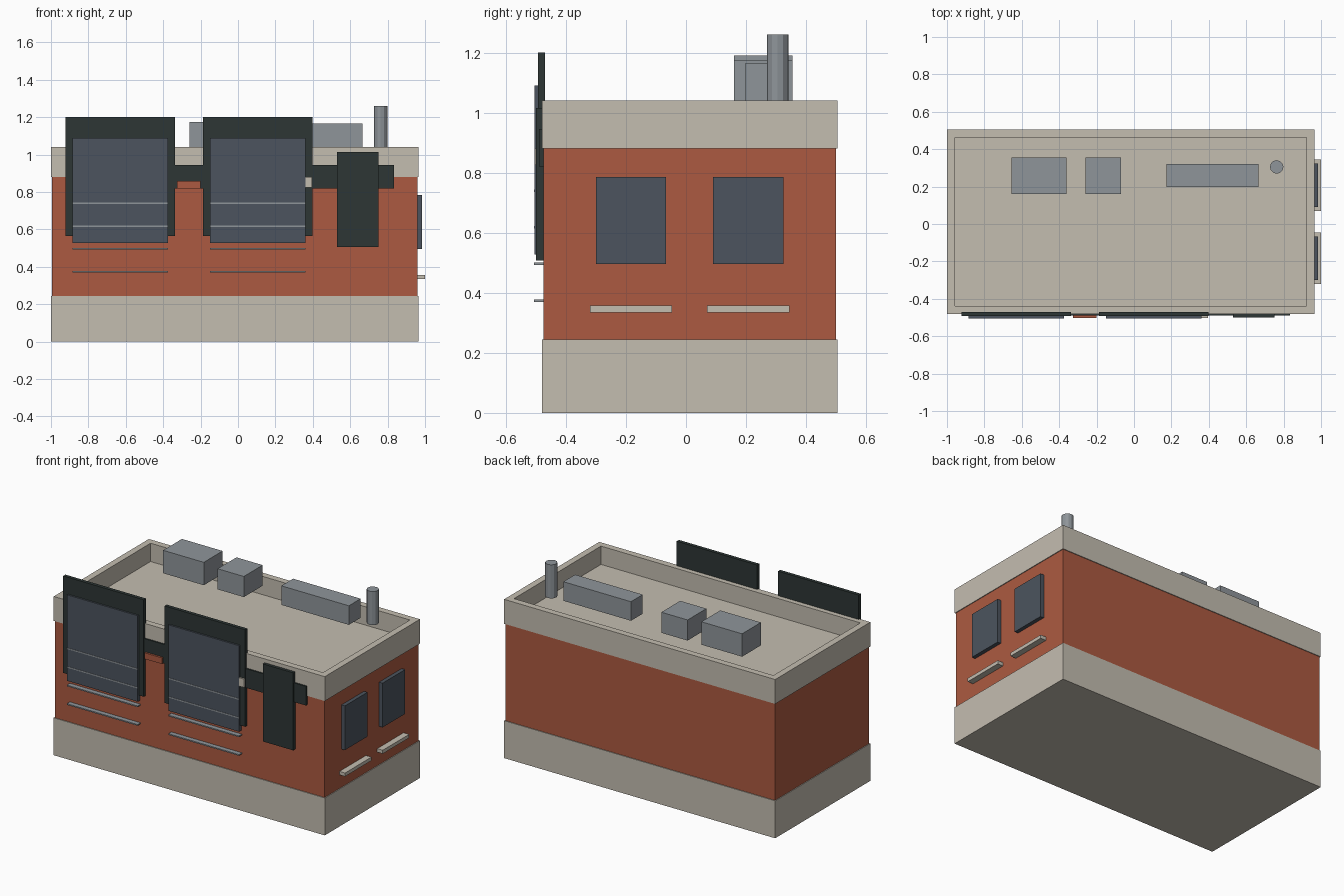
import bpy
import bmesh

old = bpy.data.objects.get("Cube")
if old:
    bpy.data.objects.remove(old, do_unlink=True)


def material(name, hex_code):
    """Flat material from an sRGB hex colour."""
    rgb = [int(hex_code[i:i + 2], 16) / 255 for i in (0, 2, 4)]
    color = [((c + 0.055) / 1.055) ** 2.4 for c in rgb] + [1]
    mat = bpy.data.materials.new(name)
    mat.use_nodes = True
    mat.diffuse_color = color
    mat.node_tree.nodes["Principled BSDF"].inputs["Base Color"].default_value = color
    return mat


brick = material("brick_red", "AC5A41")
stone = material("beige_stone", "C4BDB0")
green = material("dark_green", "2D3635")
glass = material("slate_glass", "4C545E")
metal = material("grey_metal", "8F959A")


def finish(name, bm, mat):
    mesh = bpy.data.meshes.new(name)
    bm.to_mesh(mesh)
    bm.free()
    mesh.materials.append(mat)
    obj = bpy.data.objects.new(name, mesh)
    bpy.context.collection.objects.link(obj)
    return obj


def box_mesh(x, y, z):
    """Box spanning the given (low, high) ranges."""
    bm = bmesh.new()
    bmesh.ops.create_cube(bm, size=1)
    for v in bm.verts:
        v.co = [r[0] if c < 0 else r[1] for c, r in zip(v.co, (x, y, z))]
    return bm


def box(name, x, y, z, mat):
    return finish(name, box_mesh(x, y, z), mat)


# Building shell: stone base, brick walls, parapet around a sunken roof
SHELL_X, SHELL_Y = (-1, 0.965), (-0.48, 0.505)
box("base_band", SHELL_X, SHELL_Y, (0, 0.245), stone)
box("brick_walls", (-0.995, 0.96), (-0.475, 0.5), (0.1, 0.9), brick)

bm = box_mesh(SHELL_X, SHELL_Y, (0.88, 1.04))
roof = [f for f in bm.faces if f.normal.z > 0.9]
bmesh.ops.inset_region(bm, faces=roof, thickness=0.06)
walls = bmesh.ops.extrude_face_region(bm, geom=roof)
floor = [v for v in walls["geom"] if isinstance(v, bmesh.types.BMVert)]
bmesh.ops.translate(bm, verts=floor, vec=(0, 0, -0.12))
bmesh.ops.delete(bm, geom=roof, context="FACES")
bmesh.ops.recalc_face_normals(bm, faces=bm.faces)
finish("parapet", bm, stone)

# Rooftop equipment
box("roof_unit_large", (-0.655, -0.36), (0.16, 0.355), (1.04, 1.19), metal)
box("roof_unit_small", (-0.26, -0.07), (0.16, 0.355), (1.04, 1.175), metal)
box("roof_duct", (0.175, 0.665), (0.198, 0.32), (1.04, 1.165), metal)
bm = bmesh.new()
bmesh.ops.create_cone(bm, cap_ends=True, segments=12, radius1=0.036,
                      radius2=0.036, depth=0.22)
bmesh.ops.translate(bm, verts=bm.verts, vec=(0.763, 0.305, 1.15))
finish("vent_pipe", bm, metal)

# Front bays: backing frame, glass panel and slats
for side, x in (("right", -0.63), ("left", 0.105)):
    box("bay_frame_" + side, (x - 0.292, x + 0.292), (-0.493, -0.47), (0.565, 1.2), green)
    box("bay_glass_" + side, (x - 0.256, x + 0.256), (-0.504, -0.48), (0.527, 1.09), glass)
    for i in range(4):
        z = 0.374 + 0.122 * i
        box(f"bay_slat_{side}_{i + 1}", (x - 0.256, x + 0.256), (-0.506, -0.47),
            (z - 0.004, z + 0.004), metal)

# Sign rail, its plates and the door panel
box("sign_rail", (-0.4, 0.835), (-0.49, -0.47), (0.82, 0.945), green)
box("brick_plate", (-0.325, -0.2), (-0.503, -0.48), (0.82, 0.86), brick)
box("stone_plate", (0, 0.395), (-0.503, -0.48), (0.825, 0.88), stone)
box("door_panel", (0.53, 0.75), (-0.5, -0.47), (0.507, 1.015), green)

# Side windows with sills
for side, y in (("front", -0.183), ("back", 0.207)):
    box("side_window_" + side, (0.95, 0.985), (y - 0.117, y + 0.117), (0.495, 0.785), glass)
    box("window_sill_" + side, (0.95, 1), (y - 0.137, y + 0.137), (0.334, 0.357), stone)
